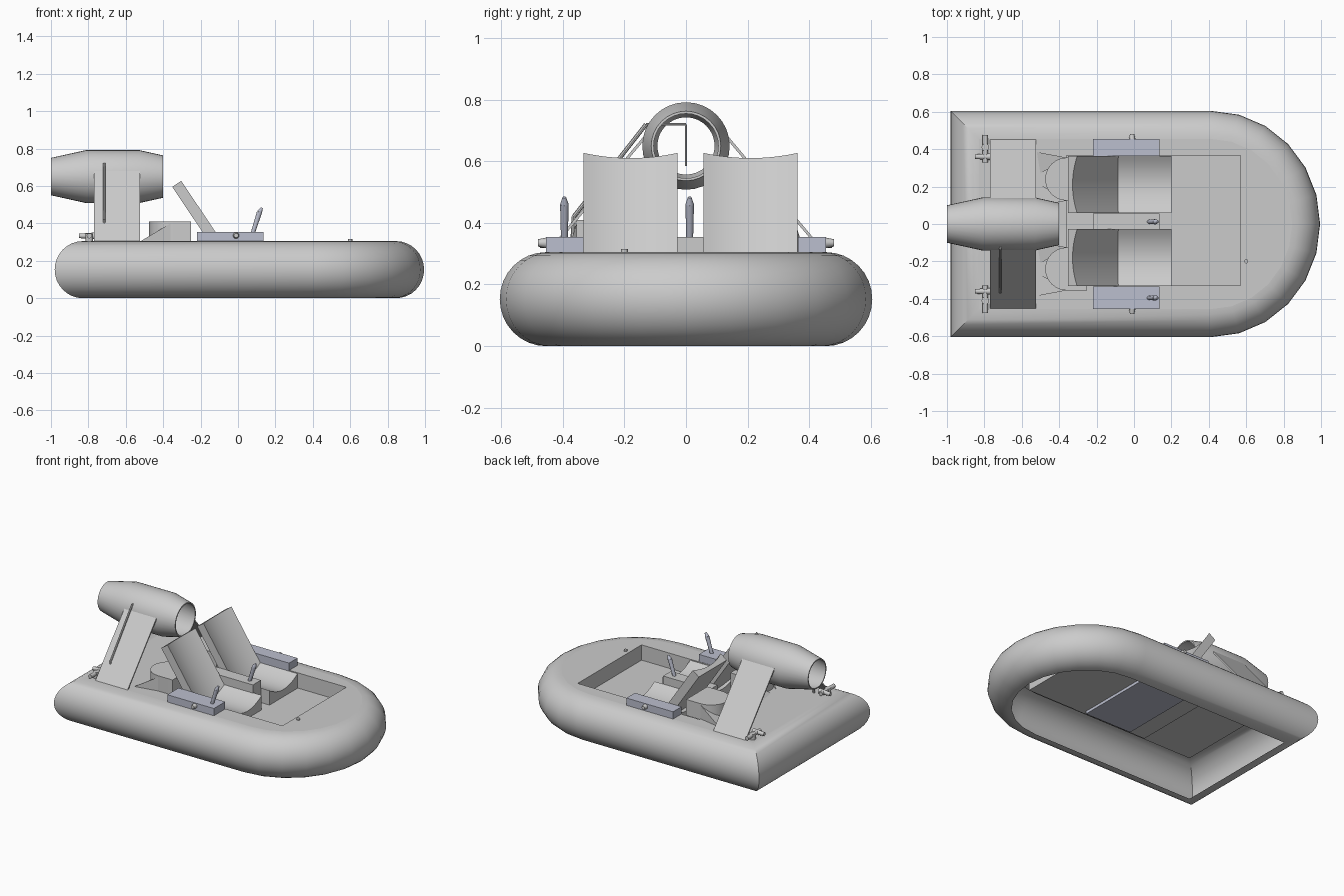
import bpy, bmesh
from math import sin, cos, pi
from mathutils import Vector

if "Cube" in bpy.data.objects:
    bpy.data.objects.remove(bpy.data.objects["Cube"])


def make(name, verts, faces, mat=None, smooth=False):
    me = bpy.data.meshes.new(name)
    me.from_pydata(verts, [], faces)
    bm = bmesh.new()
    bm.from_mesh(me)
    bmesh.ops.recalc_face_normals(bm, faces=bm.faces)
    bm.to_mesh(me)
    bm.free()
    ob = bpy.data.objects.new(name, me)
    bpy.context.collection.objects.link(ob)
    if mat:
        me.materials.append(mat)
    if smooth:
        bpy.ops.object.select_all(action='DESELECT')
        ob.select_set(True)
        bpy.context.view_layer.objects.active = ob
        bpy.ops.object.shade_smooth_by_angle(angle=0.6)
    return ob


def prism(name, poly, offset, mat=None, smooth=False):
    """Extrude a planar polygon of 3D points along an offset vector."""
    n, off = len(poly), Vector(offset)
    v = [Vector(p) for p in poly]
    v += [p + off for p in v]
    f = [tuple(range(n)), tuple(range(n, 2 * n))]
    f += [(i, (i + 1) % n, n + (i + 1) % n, n + i) for i in range(n)]
    return make(name, v, f, mat, smooth)


def box(name, x0, x1, y0, y1, z0, z1, mat=None):
    return prism(name, [(x0, y0, z0), (x1, y0, z0), (x1, y1, z0), (x0, y1, z0)],
                 (0, 0, z1 - z0), mat)


def rod(name, p, q, r0, r1=None, mat=None, n=12):
    p, q = Vector(p), Vector(q)
    r1 = r0 if r1 is None else r1
    rot = (q - p).to_track_quat('Z', 'Y')
    v = [c + rot @ Vector((r * cos(2 * pi * i / n), r * sin(2 * pi * i / n), 0))
         for c, r in ((p, r0), (q, r1)) for i in range(n)]
    f = [tuple(range(n)), tuple(range(n, 2 * n))]
    f += [(i, (i + 1) % n, n + (i + 1) % n, n + i) for i in range(n)]
    return make(name, v, f, mat, True)


blue = bpy.data.materials.new("blue_grey")
blue.diffuse_color = (0.5, 0.52, 0.62, 1)
blue.use_nodes = True
blue.node_tree.nodes["Principled BSDF"].inputs["Base Color"].default_value = blue.diffuse_color


# Hull outline: square stern, elliptical bow, grown outward by o
def outline(o):
    pts = [(-0.83 - o, -0.455 - o)]
    for i in range(13):
        a = -pi / 2 + pi * i / 12
        pts.append((0.41 + (0.435 + o) * cos(a), (0.455 + o) * sin(a)))
    return pts + [(-0.83 - o, 0.455 + o)]


# Inflated skirt: half-round section swept along the outline
verts, faces, S = [], [], 16
for k in range(S + 1):
    a = -pi / 2 + pi * k / S
    verts += [(x, y, 0.1525 + 0.1525 * sin(a)) for x, y in outline(0.15 * cos(a))]
N = len(outline(0))
for k in range(S):
    for i in range(N):
        j = (i + 1) % N
        faces.append((k * N + i, k * N + j, (k + 1) * N + j, (k + 1) * N + i))
make("skirt", verts, faces, smooth=True)

# Deck with the cockpit opening cut out
deck = prism("deck", [(x, y, 0.29) for x, y in outline(0)], (0, 0, 0.015))
cutter = box("cockpit_cutter", -0.36, 0.57, -0.33, 0.365, 0.1, 0.5)
cutter.hide_render = True
cutter.hide_viewport = True
mod = deck.modifiers.new("cockpit", 'BOOLEAN')
mod.operation = 'DIFFERENCE'
mod.solver = 'EXACT'
mod.object = cutter

# Cockpit tub: floor and walls, open on top
tub = [(x, y, z) for z in (0.2, 0.3)
       for x, y in ((-0.36, -0.33), (0.57, -0.33), (0.57, 0.365), (-0.36, 0.365))]
make("cockpit_tub", tub, [(0, 1, 2, 3), (0, 1, 5, 4), (1, 2, 6, 5), (2, 3, 7, 6), (3, 0, 4, 7)])
box("seat_base", -0.22, 0.135, -0.3, 0.33, 0.18, 0.199, blue)


# Scooped slab: hollow cross-section swept from p to q in the xz plane
def scoop(name, p, q, up, yc, w, t, depth):
    p, q, up = Vector(p), Vector(q), Vector(up).normalized()
    sec = [p + Vector((0, yc - w / 2, 0)), p + Vector((0, yc + w / 2, 0))]
    for i in range(17):
        u = 1 - i / 8
        sec.append(p + Vector((0, yc + u * w / 2, 0)) + up * (t - depth * (1 - u * u)))
    return prism(name, sec, q - p, smooth=True)


# Two seats with air intakes behind them
for side, yc in (("left", 0.21), ("right", -0.18)):
    scoop(side + "_seat_cushion", (-0.15, 0, 0.2), (0.2, 0, 0.2), (0, 0, 1), yc, 0.305, 0.1, 0.05)
    scoop(side + "_seat_back", (-0.10, 0, 0.22), (-0.352, 0, 0.595), (0.252 * 1.49, 0, 0.252),
          yc, 0.305, 0.058, 0.03)
    ic = 0.24 if yc > 0 else -0.24
    arc = [(-0.36 + 0.115 * cos(a), ic + 0.115 * sin(a)) for a in
           [pi / 2 + pi * i / 12 for i in range(13)]]
    prism(side + "_intake", [(x, y, 0.3) for x, y in arc] +
          [(-0.25, ic - 0.115, 0.3), (-0.25, ic + 0.115, 0.3)], (0, 0, 0.11), smooth=True)
    for e in (-1, 1):
        y0, y1 = ic + e * 0.115, ic + e * 0.145
        make(side + "_intake_gusset",
             [(-0.52, y1, 0.305), (-0.36, y0, 0.305), (-0.36, y0, 0.4), (-0.5, ic + e * 0.03, 0.305)],
             [(0, 1, 2), (0, 2, 3), (0, 1, 3), (1, 2, 3)])

# Centre console, armrests and control levers
box("centre_console", -0.22, 0.135, -0.03, 0.057, 0.2, 0.355)
box("left_armrest", -0.22, 0.135, 0.363, 0.455, 0.3, 0.355, blue)
box("right_armrest", -0.22, 0.135, -0.455, -0.333, 0.3, 0.355, blue)
for y in (0.012, -0.395):
    rod("control_lever", (0.078, y, 0.345), (0.115, y, 0.46), 0.011, 0.014, blue)
    rod("lever_tip", (0.115, y, 0.46), (0.128, y, 0.483), 0.014, 0.006, blue)

# Engine duct: open thin-walled body of revolution about x
outer = [(-1.0, 0.1), (-0.81, 0.142), (-0.53, 0.142), (-0.4, 0.113)]
inner = [(-0.4, 0.105), (-0.53, 0.13), (-0.81, 0.13), (-1.0, 0.093)]
prof, M = outer + inner, 32
verts = [(x, r * cos(2 * pi * i / M), 0.65 + r * sin(2 * pi * i / M))
         for x, r in prof for i in range(M)]
P = len(prof)
faces = [(k * M + i, k * M + (i + 1) % M, (k + 1) % P * M + (i + 1) % M, (k + 1) % P * M + i)
         for k in range(P) for i in range(M)]
make("engine_duct", verts, faces, smooth=True)

# Mirrored struts, side knobs and stern fittings
for s in (-1, 1):
    prism("duct_strut", [(-0.77, s * 0.455, 0.302), (-0.77, s * 0.443, 0.302),
                         (-0.77, s * 0.118, 0.69), (-0.77, s * 0.13, 0.69)], (0.245, 0, 0))
    rod("side_knob", (-0.01, s * 0.45, 0.335), (-0.01, s * 0.48, 0.335), 0.018, 0.012)
    rod("stern_crossbar", (-0.795, s * 0.33, 0.333), (-0.795, s * 0.475, 0.333), 0.014)
    rod("stern_nozzle", (-0.85, s * 0.36, 0.333), (-0.765, s * 0.36, 0.333), 0.012, 0.018)
    rod("stern_post", (-0.795, s * 0.41, 0.3), (-0.795, s * 0.41, 0.345), 0.02)

# Fuel pipe running up the strut into the duct
path = [(-0.37, 0.3), (-0.365, 0.42), (-0.13, 0.72), (0, 0.72), (0, 0.585)]
for (y0, z0), (y1, z1) in zip(path, path[1:]):
    rod("fuel_pipe", (-0.715, y0, z0), (-0.715, y1, z1), 0.007 if y0 < -0.2 else 0.004, n=8)

# Small bow cap
rod("bow_cap", (0.6, -0.2, 0.3), (0.6, -0.2, 0.315), 0.011)
